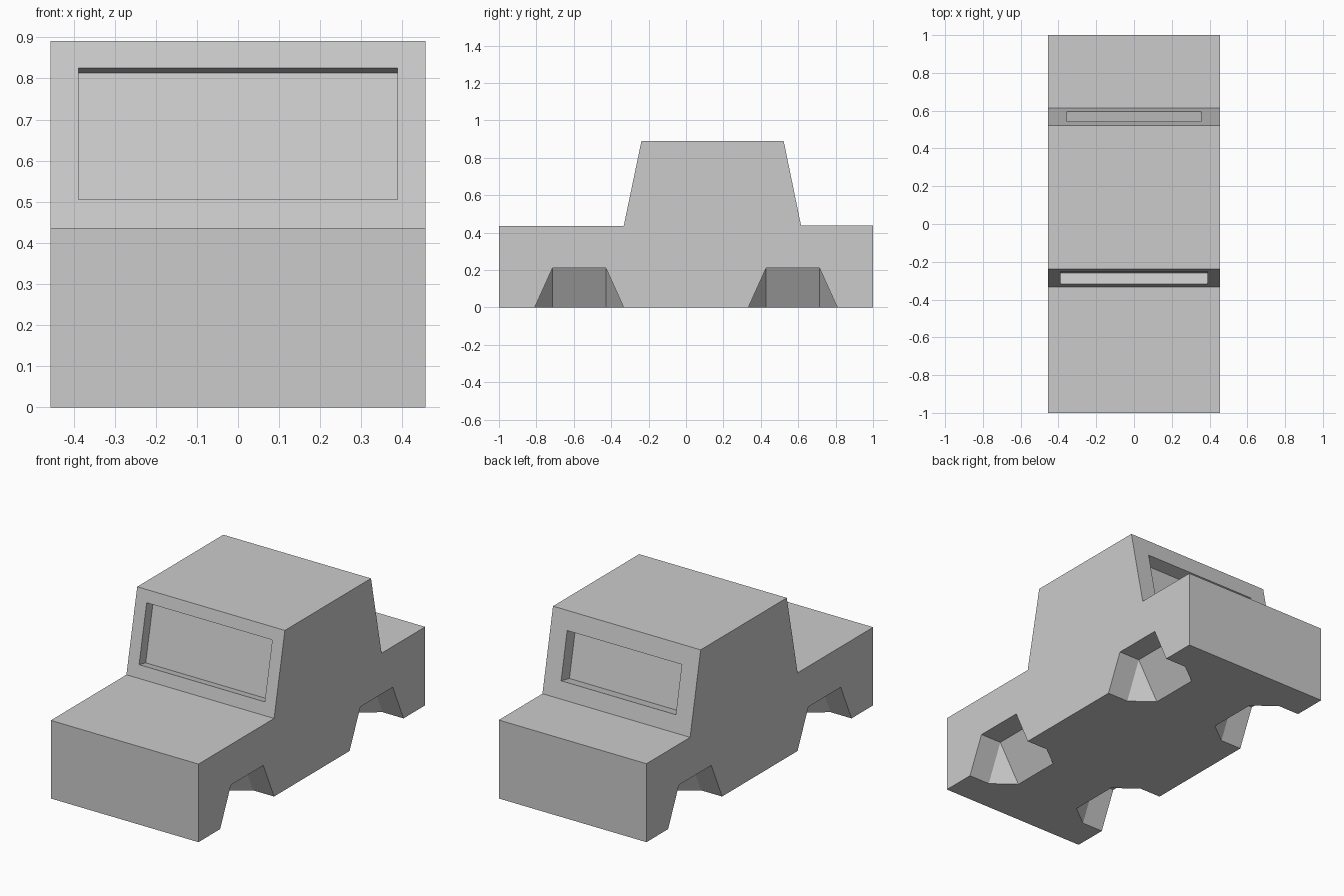
import bpy, bmesh
from mathutils import Vector

if "Cube" in bpy.data.objects:
    bpy.data.objects.remove(bpy.data.objects["Cube"])

HALF = 0.456


def new_object(name, bm):
    bmesh.ops.recalc_face_normals(bm, faces=bm.faces)
    mesh = bpy.data.meshes.new(name)
    bm.to_mesh(mesh)
    bm.free()
    obj = bpy.data.objects.new(name, mesh)
    bpy.context.collection.objects.link(obj)
    return obj


def prism(name, profile, half):
    """Extrude a (y, z) profile across the width."""
    bm = bmesh.new()
    face = bm.faces.new([bm.verts.new((-half, y, z)) for y, z in profile])
    ext = bmesh.ops.extrude_face_region(bm, geom=[face])
    verts = [v for v in ext["geom"] if isinstance(v, bmesh.types.BMVert)]
    bmesh.ops.translate(bm, verts=verts, vec=(2 * half, 0, 0))
    return new_object(name, bm)


def hull(name, points):
    bm = bmesh.new()
    for p in points:
        bm.verts.new(p)
    bmesh.ops.convex_hull(bm, input=bm.verts)
    return new_object(name, bm)


def cut(target, cutter):
    mod = target.modifiers.new(cutter.name, "BOOLEAN")
    mod.operation = "DIFFERENCE"
    mod.solver = "EXACT"
    mod.object = cutter
    bpy.context.view_layer.objects.active = target
    bpy.ops.object.modifier_apply(modifier=mod.name)
    bpy.data.objects.remove(cutter, do_unlink=True)


def window_cutter(name, base, top, z0, z1, half, depth):
    """Box sunk at right angles into a sloping end wall of the cabin."""
    base, top = Vector(base), Vector(top)
    along = top - base
    low = base + along * (z0 - base.y) / along.y
    high = base + along * (z1 - base.y) / along.y
    inward = Vector((along.y, -along.x)).normalized()
    if inward.y > 0:
        inward = -inward
    out = -0.04 * inward
    deep = depth * inward
    return prism(name, [low + out, low + deep, high + deep, high + out], half)


# Body and cabin in one side profile
body = prism("car_body", [(-1, 0), (-1, 0.436), (-0.333, 0.436), (-0.238, 0.891),
                          (0.522, 0.891), (0.615, 0.438), (1, 0.438), (1, 0)], HALF)

# Recessed windscreen and rear window
cut(body, window_cutter("windscreen_cut", (-0.333, 0.436), (-0.238, 0.891),
                        0.505, 0.825, 0.388, 0.06))
cut(body, window_cutter("rear_window_cut", (0.615, 0.438), (0.522, 0.891),
                        0.53, 0.79, 0.354, 0.075))

# Wheel arches: rectangular ceiling, chamfered hexagonal opening below
for side in (-1, 1):
    for centre in (-0.571, 0.571):
        points = []
        for s in (-1, 1):
            near, wide = centre + s * 0.143, centre + s * 0.238
            for x in (0.5, HALF - 0.13):
                points.append((side * x, near, 0.21))
                points += [(side * x, wide, z) for z in (0, -0.05)]
            points += [(side * (HALF - 0.255), near, z) for z in (0, -0.05)]
        cut(body, hull("wheel_arch_cut", points))
